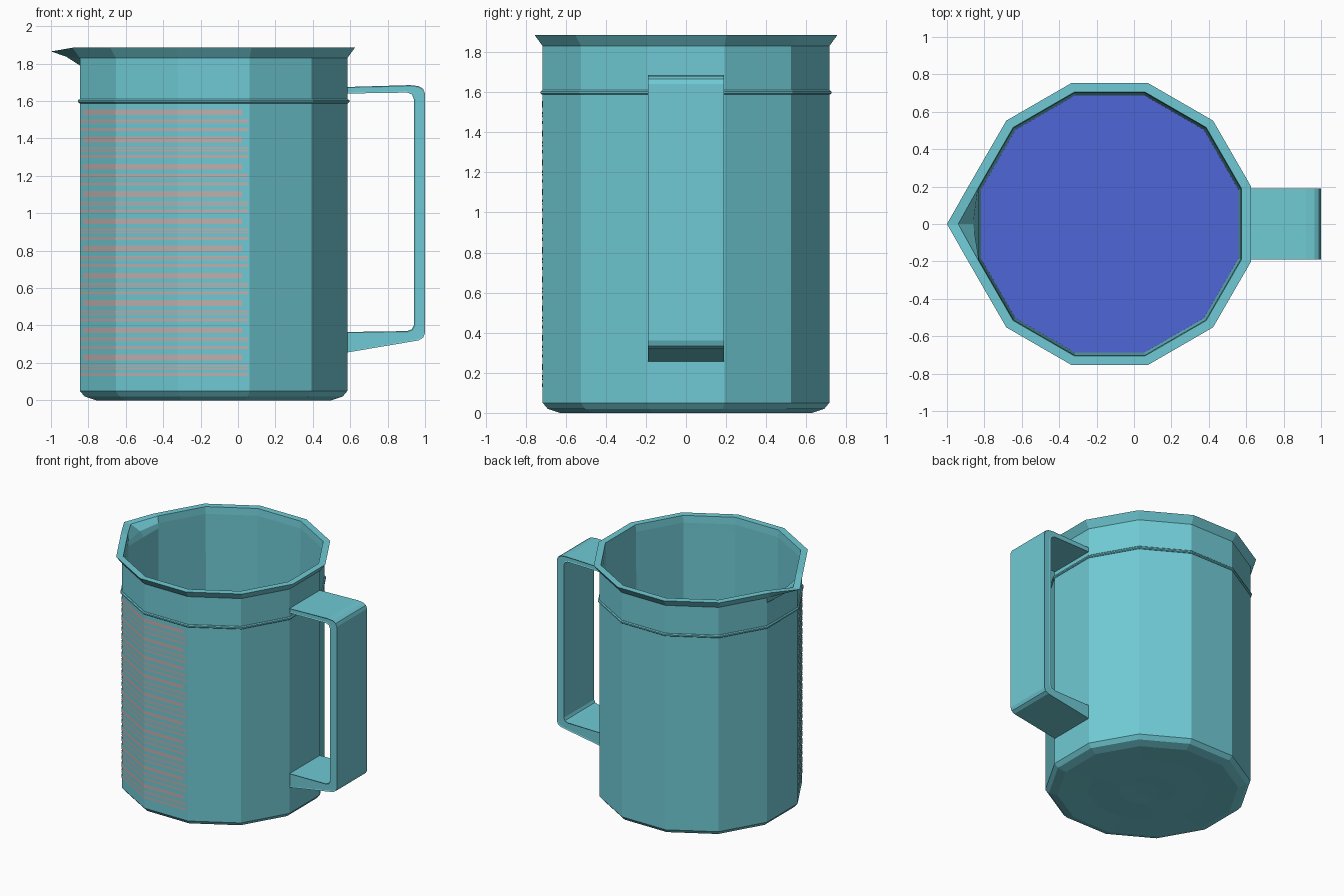
import bpy, bmesh, math
from mathutils import Vector

cube = bpy.data.objects.get("Cube")
if cube:
    bpy.data.objects.remove(cube, do_unlink=True)

CX = -0.13                                   # jug axis
SIDES = 12
CORNER = 1 / math.cos(math.pi / SIDES)       # flat-to-corner ratio


def material(name, rgb):
    m = bpy.data.materials.new(name)
    m.use_nodes = True
    m.diffuse_color = (*rgb, 1)
    m.node_tree.nodes["Principled BSDF"].inputs["Base Color"].default_value = (*rgb, 1)
    return m


teal = material("teal plastic", (0.16, 0.59, 0.66))
blue = material("blue liquid", (0.078, 0.133, 0.67))
pink = material("pale pink print", (0.52, 0.44, 0.43))


def finish(name, bm, mat, fix_normals=True):
    if fix_normals:
        bmesh.ops.recalc_face_normals(bm, faces=bm.faces)
    me = bpy.data.meshes.new(name)
    bm.to_mesh(me)
    bm.free()
    me.materials.append(mat)
    ob = bpy.data.objects.new(name, me)
    bpy.context.collection.objects.link(ob)
    return ob


def corner(k, apothem, z):
    a = math.radians(15 + 30 * k)
    r = apothem * CORNER
    return Vector((CX + r * math.cos(a), r * math.sin(a), z))


def lathe(name, profile, mat, closed=False):
    """Twelve-sided rings; an extra point on the -x side can be pulled out as a spout."""
    bm = bmesh.new()
    rings = []
    for apothem, z, *spout in profile:
        pts = [corner(k, apothem, z) for k in range(SIDES)]
        sx, sz = spout[0] if spout else (CX - apothem, z)
        pts.insert(6, Vector((sx, 0, sz)))
        rings.append([bm.verts.new(p) for p in pts])
    pairs = list(zip(rings, rings[1:]))
    if closed:
        pairs.append((rings[-1], rings[0]))
    else:
        bm.faces.new(rings[0])
        bm.faces.new(rings[-1])
    n = SIDES + 1
    for lo, hi in pairs:
        for i in range(n):
            bm.faces.new((lo[i], lo[(i + 1) % n], hi[(i + 1) % n], hi[i]))
    return finish(name, bm, mat)


# Jug shell: dished base, outer wall, flared rim with spout, inner wall, floor
lathe("jug_body", [
    (0.08, 0.010), (0.2, 0.004), (0.42, 0.008), (0.63, 0.0),
    (0.69, 0.02), (0.715, 0.05), (0.715, 1.79),
    (0.715, 1.83, (-0.92, 1.838)),
    (0.755, 1.885, (-1.0, 1.865)),
    (0.705, 1.885, (-0.94, 1.865)),
    (0.70, 1.83, (-0.86, 1.83)),
    (0.70, 1.79), (0.685, 0.06)], teal)

# Raised ring below the rim
lathe("rim_ring", [(0.705, 1.588), (0.718, 1.588), (0.725, 1.594),
                   (0.725, 1.604), (0.718, 1.61), (0.705, 1.61)], teal, closed=True)

# Liquid in the jug
lathe("liquid", [(0.683, 0.065), (0.688, 0.4)], blue)

# Handle: side profile extruded across y, with a fine inset on both sides
outer = [(0.58, 1.675), (0.92, 1.685), (0.965, 1.68), (0.99, 1.665), (1.0, 1.64),
         (1.0, 0.36), (0.99, 0.335), (0.965, 0.32), (0.58, 0.255)]
inner = [(0.58, 0.365), (0.905, 0.37), (0.93, 0.38), (0.94, 0.4),
         (0.94, 1.61), (0.93, 1.635), (0.905, 1.645), (0.58, 1.64)]
bm = bmesh.new()
side = bm.faces.new([bm.verts.new((x, -0.19, z)) for x, z in outer + inner])
ext = bmesh.ops.extrude_face_region(bm, geom=[side], use_keep_orig=True)
bmesh.ops.translate(bm, vec=(0, 0.38, 0),
                    verts=[v for v in ext["geom"] if isinstance(v, bmesh.types.BMVert)])
bmesh.ops.recalc_face_normals(bm, faces=bm.faces)
caps = [f for f in bm.faces if abs(f.normal.y) > 0.9]
bmesh.ops.inset_region(bm, faces=caps, thickness=0.008, depth=-0.004)
finish("handle", bm, teal)

# Printed measuring scale: one bold and three fine bands per step, bent round three faces
bm = bmesh.new()
for step in range(10):
    z = 1.54 - step * 0.1457
    for drop, height, trim in ((0, 0.03, 0.04), (0.054, 0.012, 0.01),
                               (0.072, 0.007, 0.01), (0.098, 0.016, 0.01)):
        top, low = z + 0.015 - drop, z + 0.015 - drop - height
        columns = []
        for k in range(6, 10):
            lo, hi = corner(k, 0.718, low), corner(k, 0.718, top)
            if k in (6, 9):                  # pull the ends in along the face
                along = (corner(7 if k == 6 else 8, 0.718, low) - lo).normalized() * trim
                lo, hi = lo + along, hi + along
            columns.append((bm.verts.new(lo), bm.verts.new(hi)))
        for a, b in zip(columns, columns[1:]):
            bm.faces.new((a[0], b[0], b[1], a[1]))
finish("measuring_scale", bm, pink, fix_normals=False)
